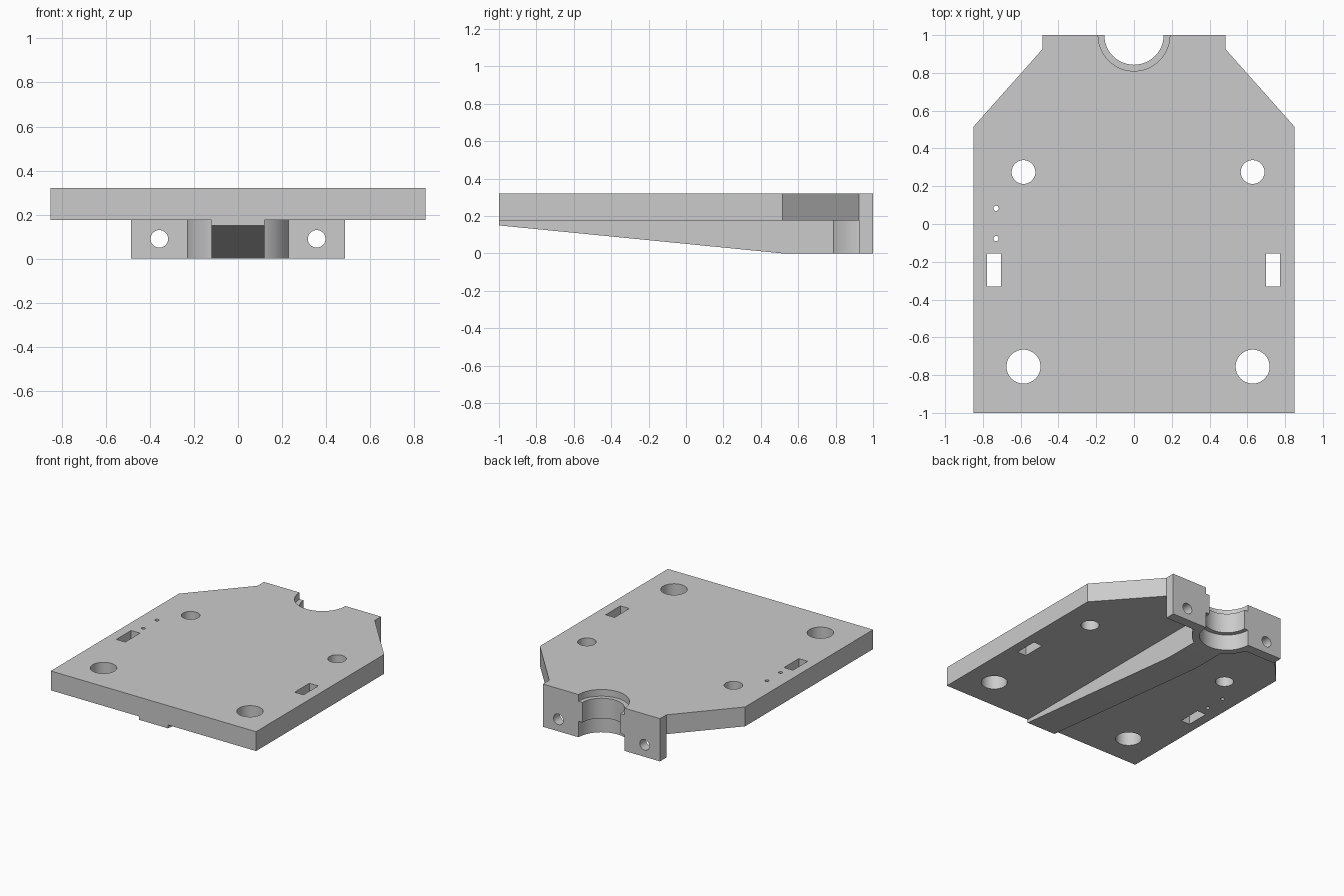
import bpy
import bmesh
from math import pi, sin, cos, radians

cube = bpy.data.objects.get("Cube")
if cube:
    bpy.data.objects.remove(cube, do_unlink=True)

grey = bpy.data.materials.new("light_grey")
grey.use_nodes = True
colour = (0.6, 0.6, 0.6, 1)
grey.diffuse_color = colour
grey.node_tree.nodes["Principled BSDF"].inputs["Base Color"].default_value = colour

TOP, UNDER, BACK = 0.32, 0.175, 1.0


def prism(name, points, low, high, axis="z"):
    """Extrude a 2D outline along z (points are x, y), x (y, z) or y (x, z)."""
    place = {"z": lambda a, b, h: (a, b, h),
             "x": lambda a, b, h: (h, a, b),
             "y": lambda a, b, h: (a, h, b)}[axis]
    bm = bmesh.new()
    rings = [[bm.verts.new(place(a, b, h)) for a, b in points] for h in (low, high)]
    bm.faces.new(rings[0])
    bm.faces.new(rings[1])
    for i in range(len(points)):
        j = (i + 1) % len(points)
        bm.faces.new((rings[0][i], rings[0][j], rings[1][j], rings[1][i]))
    bmesh.ops.recalc_face_normals(bm, faces=bm.faces)
    mesh = bpy.data.meshes.new(name)
    bm.to_mesh(mesh)
    bm.free()
    mesh.materials.append(grey)
    obj = bpy.data.objects.new(name, mesh)
    bpy.context.collection.objects.link(obj)
    return obj


def arc(x, y, radius, start=0.0, sweep=2 * pi, steps=48):
    count = steps if sweep >= 2 * pi else steps + 1
    return [(x + radius * cos(start + sweep * i / steps),
             y + radius * sin(start + sweep * i / steps)) for i in range(count)]


def box(x0, x1, y0, y1):
    return [(x0, y0), (x1, y0), (x1, y1), (x0, y1)]


def combine(target, tool, operation):
    mod = target.modifiers.new(operation.lower(), "BOOLEAN")
    mod.operation, mod.solver, mod.object = operation, "EXACT", tool
    bpy.ops.object.select_all(action="DESELECT")
    bpy.context.view_layer.objects.active = target
    target.select_set(True)
    bpy.ops.object.modifier_apply(modifier=mod.name)
    bpy.data.objects.remove(tool, do_unlink=True)


# Base plate with chamfered back corners
half = [(0.85, -1), (0.85, 0.515), (0.485, 0.925), (0.485, BACK)]
outline = half + [(-x, y) for x, y in reversed(half)]
plate = prism("mounting_plate", outline, UNDER, TOP)

# Underside: clamp bar, round boss and tapered rib
inside = UNDER + 0.03
combine(plate, prism("clamp_bar", box(-0.485, 0.485, 0.925, BACK), 0, inside), "UNION")
combine(plate, prism("boss", arc(0, BACK, 0.242, pi, pi), 0, inside), "UNION")
rib = [(-1, 0.15), (0.52, 0), (0.9, 0), (0.9, inside), (-1, inside)]
combine(plate, prism("rib", rib, -0.12, 0.12, "x"), "UNION")

# Stepped half-round socket, narrower at the collar
for radius, low, high in ((0.19, -0.1, 0.12), (0.157, 0.1, 0.29), (0.19, 0.27, 0.4)):
    combine(plate, prism("socket_cutter", arc(0, BACK, radius), low, high), "DIFFERENCE")

# Clamp bolt holes
for side in (-1, 1):
    hole = arc(side * 0.357, 0.09, 0.04, steps=32)
    combine(plate, prism("bolt_cutter", hole, 0.85, 1.1, "y"), "DIFFERENCE")

# Plate holes: large front, medium back, two pin holes
holes = [(x, y, r) for x in (-0.585, 0.628) for y, r in ((0.275, 0.063), (-0.755, 0.09))]
holes += [(-0.73, y, 0.014) for y in (0.083, -0.077)]
for x, y, r in holes:
    combine(plate, prism("hole_cutter", arc(x, y, r), 0.1, 0.4), "DIFFERENCE")

# Strap slots
for x in (-0.74, 0.737):
    slot = box(x - 0.037, x + 0.037, -0.33, -0.155)
    combine(plate, prism("slot_cutter", slot, 0.1, 0.4), "DIFFERENCE")

bpy.context.view_layer.objects.active = plate
plate.select_set(True)
bpy.ops.object.shade_smooth_by_angle(angle=radians(30))
